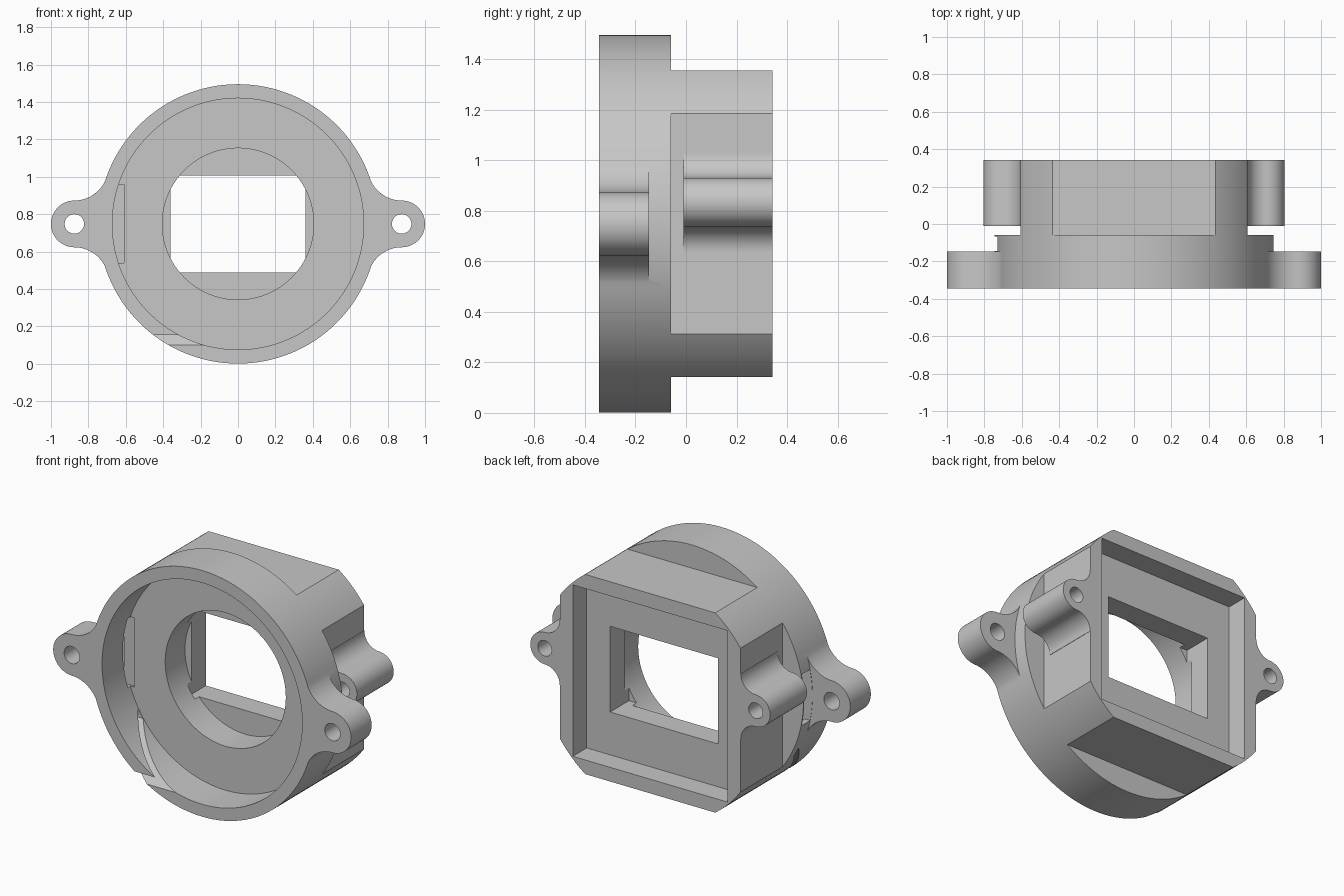
import bpy
import bmesh
from math import sin, cos, radians, atan2, degrees

CZ = 0.748            # height of the main axis
FRONT, BACK = -0.344, 0.343
STEP = -0.06          # where the round flange meets the square body
FLOOR = -0.12         # bottom of the front bore
R = 0.747

old = bpy.data.objects.get("Cube")
if old:
    bpy.data.objects.remove(old)

grey = bpy.data.materials.new("plain_grey")
grey.use_nodes = True
colour = (0.57, 0.57, 0.57, 1)
grey.diffuse_color = colour
grey.node_tree.nodes["Principled BSDF"].inputs["Base Color"].default_value = colour


def arc(cx, cz, r, a0, a1, n):
    """Points along an arc, angles in degrees."""
    angles = [radians(a0 + (a1 - a0) * i / n) for i in range(n + 1)]
    return [(cx + r * cos(a), cz + r * sin(a)) for a in angles]


def circle(cx, cz, r, n=128):
    return arc(cx, cz, r, 0, 360, n)[:-1]


def rect(x0, x1, z0, z1):
    return [(x0, z0), (x1, z0), (x1, z1), (x0, z1)]


def prism(name, outline, y0, y1, rise=0):
    """Extrude an outline in the xz plane from y0 to y1, optionally climbing."""
    bm = bmesh.new()
    face = bm.faces.new([bm.verts.new((x, y0, z + CZ)) for x, z in outline])
    extruded = bmesh.ops.extrude_face_region(bm, geom=[face])["geom"]
    verts = [v for v in extruded if isinstance(v, bmesh.types.BMVert)]
    bmesh.ops.translate(bm, verts=verts, vec=(0, y1 - y0, rise))
    bmesh.ops.recalc_face_normals(bm, faces=bm.faces)
    mesh = bpy.data.meshes.new(name)
    bm.to_mesh(mesh)
    bm.free()
    mesh.materials.append(grey)
    obj = bpy.data.objects.new(name, mesh)
    bpy.context.collection.objects.link(obj)
    return obj


def combine(target, outline, y0, y1, operation="DIFFERENCE", rise=0):
    """Cut or join a prism and discard the helper."""
    helper = prism("helper", outline, y0, y1, rise)
    mod = target.modifiers.new("boolean", "BOOLEAN")
    mod.operation = operation
    mod.solver = "EXACT"
    mod.object = helper
    bpy.context.view_layer.objects.active = target
    bpy.ops.object.modifier_apply(modifier=mod.name)
    bpy.data.objects.remove(helper)


def lug(side, cx, cz, r, fillet, end_angle, root):
    """Rounded ear with concave fillets running into the body."""
    upper = arc(cx, fillet + r, fillet, end_angle, 270, 14)
    tip = arc(cx, 0, r, 90, -90, 28)[1:-1]
    lower = [(x, -z) for x, z in reversed(upper)]
    points = [(root, upper[0][1])] + upper + tip + lower + [(root, -upper[0][1])]
    return [(side * x, z + cz) for x, z in points]


# Round housing, trimmed to a square body behind the flange
housing = prism("lens_mount_housing", circle(0, 0, R), FRONT, BACK)
HALF = 0.606
for s in (-1, 1):
    combine(housing, rect(*sorted((s * HALF, s)), -1, 1), STEP, 0.5)
    combine(housing, rect(-1, 1, *sorted((s * HALF, s))), STEP, 0.5)

# Mounting ears: wide pair on the flange, small pair on the body
tangent = 180 + degrees(atan2(0.307, 0.875))
for s in (-1, 1):
    combine(housing, lug(s, 0.875, 0, 0.125, 0.182, tangent, 0.6), FRONT, -0.147, "UNION")
    combine(housing, lug(s, 0.708, 0.085, 0.097, 0.1, 180, 0.56), -0.01, BACK, "UNION")

# Round bore from the front, aperture, window and square rear recess
combine(housing, circle(0, 0, 0.672), -0.5, FLOOR)
combine(housing, circle(0, 0, 0.405, 96), -0.2, 0.07)
combine(housing, rect(-0.362, 0.362, -0.26, 0.26), 0.03, 0.3)
combine(housing, rect(-0.52, 0.52, -0.52, 0.52), 0.21, 0.5)

# Screw holes
for s in (-1, 1):
    combine(housing, circle(s * 0.875, 0, 0.052, 40), -0.5, 0)
    combine(housing, circle(s * 0.708, 0.085, 0.047, 40), -0.03, 0.5)

# Side slot: outer opening in the flange and wider pocket inside the bore
combine(housing, rect(-0.95, -0.69, -0.155, 0.155), -0.145, -0.066)
combine(housing, rect(-0.695, -0.61, -0.21, 0.21), -0.145, -0.11)

# Slanted channel climbing from the front rim back through the flange wall
combine(housing, rect(-0.85, -0.1, -0.672, -0.617), -0.364, FLOOR - 0.002, rise=0.288)

bpy.ops.object.select_all(action="DESELECT")
housing.select_set(True)
bpy.context.view_layer.objects.active = housing
bpy.ops.object.shade_smooth_by_angle(angle=radians(25))
